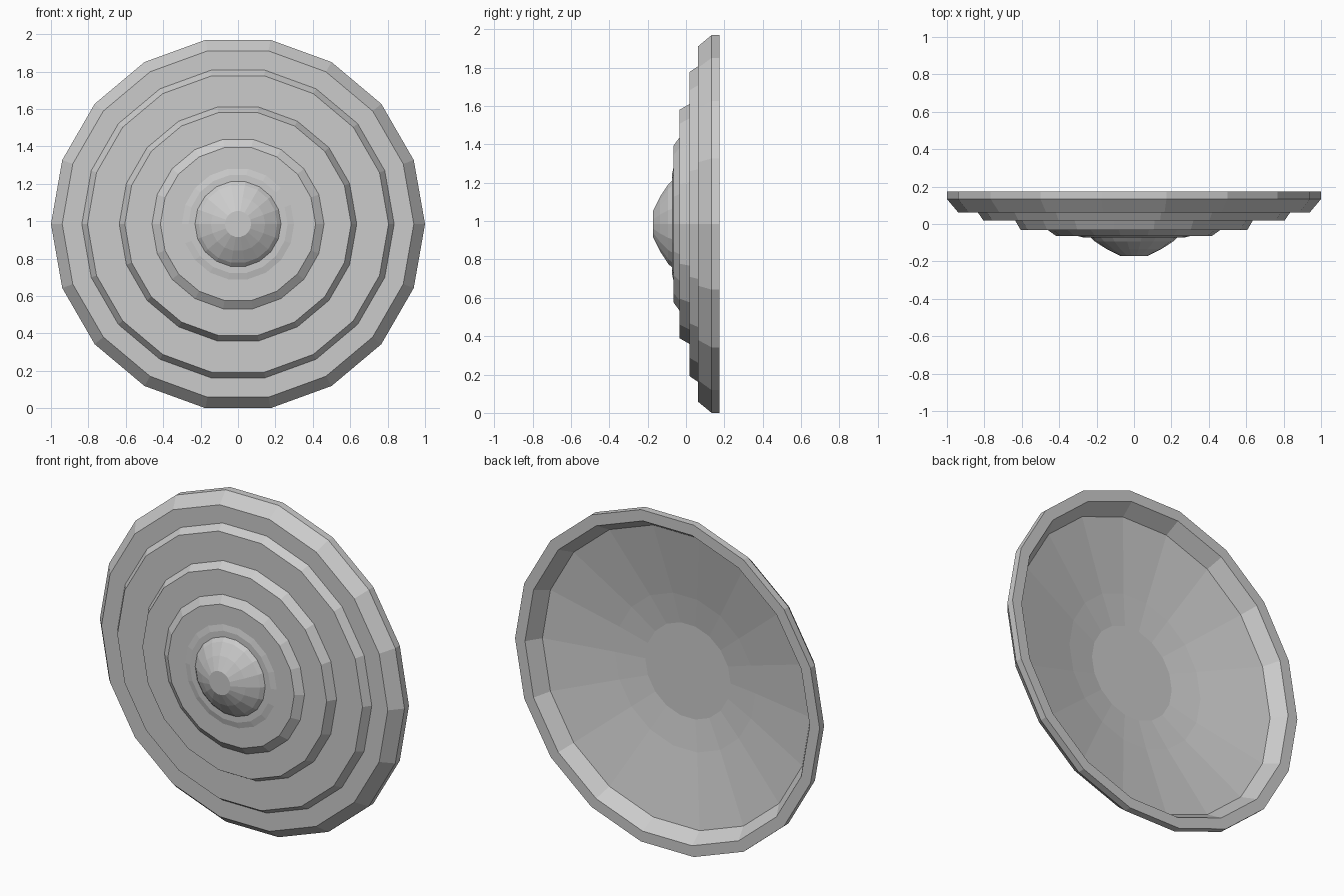
import bpy, bmesh, math

if "Cube" in bpy.data.objects:
    bpy.data.objects.remove(bpy.data.objects["Cube"])

SIDES = 18
CENTER_Z = math.cos(math.pi / SIDES)  # flat edge rests on the ground


def lathe(name, profile):
    """Revolve (radius, y) points about the y axis, capping both ends."""
    bm = bmesh.new()
    rings = []
    for r, y in profile:
        ring = []
        for i in range(SIDES):
            a = 2 * math.pi * i / SIDES
            ring.append(bm.verts.new((r * math.cos(a), y, CENTER_Z + r * math.sin(a) * 0.9999)))
        rings.append(ring)
    for a, b in zip(rings, rings[1:]):
        for i in range(SIDES):
            j = (i + 1) % SIDES
            bm.faces.new((a[i], a[j], b[j], b[i]))
    bm.faces.new(rings[0])
    bm.faces.new(rings[-1])
    bmesh.ops.recalc_face_normals(bm, faces=bm.faces)
    mesh = bpy.data.meshes.new(name)
    bm.to_mesh(mesh)
    bm.free()
    obj = bpy.data.objects.new(name, mesh)
    bpy.context.collection.objects.link(obj)
    return obj


# Central boss
boss = [(0.07, -0.172), (0.145, -0.135), (0.21, -0.093), (0.23, -0.073)]
# Stepped front, each step with a bevelled edge
steps = [(0.265, -0.073), (0.30, -0.065), (0.415, -0.065), (0.46, -0.033),
         (0.605, -0.033), (0.635, 0.018), (0.805, 0.018), (0.835, 0.062)]
# Outer rim
rim = [(0.94, 0.062), (1.0, 0.133), (1.0, 0.175), (0.935, 0.175)]
# Hollow back
bowl = [(0.88, 0.09), (0.46, 0.008), (0.28, -0.018)]

lathe("round_shield", boss + steps + rim + bowl)
